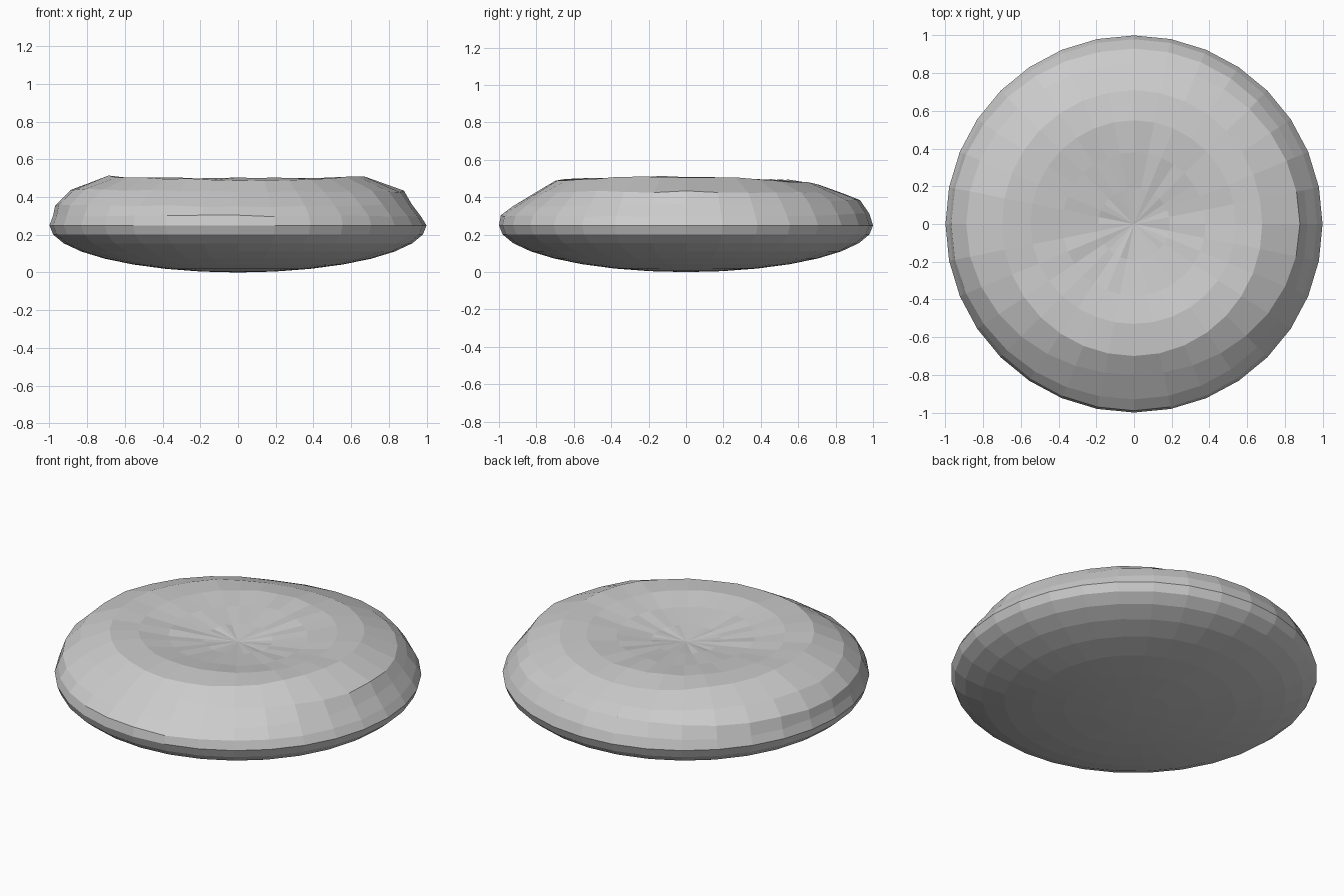
import bpy, bmesh, math, random

if "Cube" in bpy.data.objects:
    bpy.data.objects.remove(bpy.data.objects["Cube"])

random.seed(4)
SEG = 32

# upper profiles (radius, height) facing right, back, left and front
RIGHT = [(.97, .30), (.92, .36), (.88, .43), (.68, .51), (.54, .50), (.38, .47), (.19, .45)]
BACK = [(.98, .31), (.93, .385), (.85, .42), (.71, .47), (.55, .49), (.38, .48), (.19, .46)]
LEFT = [(.98, .30), (.97, .36), (.89, .44), (.70, .51), (.55, .495), (.38, .475), (.19, .455)]
FRONT = [(.99, .30), (.93, .35), (.80, .43), (.70, .49), (.53, .50), (.38, .475), (.19, .455)]
SIDES = [RIGHT, BACK, LEFT, FRONT]


def upper_point(ring, a):
    """Blend neighbouring side profiles around the cushion."""
    q = a / (math.pi / 2)
    i = int(q) % 4
    t = q - int(q)
    t = t * t * (3 - 2 * t)
    p, n = SIDES[i][ring], SIDES[(i + 1) % 4][ring]
    return p[0] + (n[0] - p[0]) * t, p[1] + (n[1] - p[1]) * t


bm = bmesh.new()
rings = []

# rounded underside up to the widest ring
for k in range(1, 9):
    e = k * math.pi / 16
    ring = []
    for s in range(SEG):
        a = s * math.tau / SEG
        r = math.sin(e)
        ring.append(bm.verts.new((r * math.cos(a), r * math.sin(a), .25 - .25 * math.cos(e))))
    rings.append(ring)

# slightly crumpled upper side with a sunken middle
for k in range(7):
    ring = []
    for s in range(SEG):
        a = s * math.tau / SEG
        r, z = upper_point(k, a)
        z += random.uniform(-.005, .005)
        ring.append(bm.verts.new((r * math.cos(a), r * math.sin(a), z)))
    rings.append(ring)

bottom = bm.verts.new((0, 0, 0))
top = bm.verts.new((0, 0, .44))
for s in range(SEG):
    n = (s + 1) % SEG
    bm.faces.new((bottom, rings[0][n], rings[0][s]))
    bm.faces.new((top, rings[-1][s], rings[-1][n]))
    for lo, hi in zip(rings, rings[1:]):
        bm.faces.new((lo[s], lo[n], hi[n], hi[s]))
bmesh.ops.recalc_face_normals(bm, faces=bm.faces)

mesh = bpy.data.meshes.new("cushion")
bm.to_mesh(mesh)
bm.free()
bpy.context.collection.objects.link(bpy.data.objects.new("cushion", mesh))
